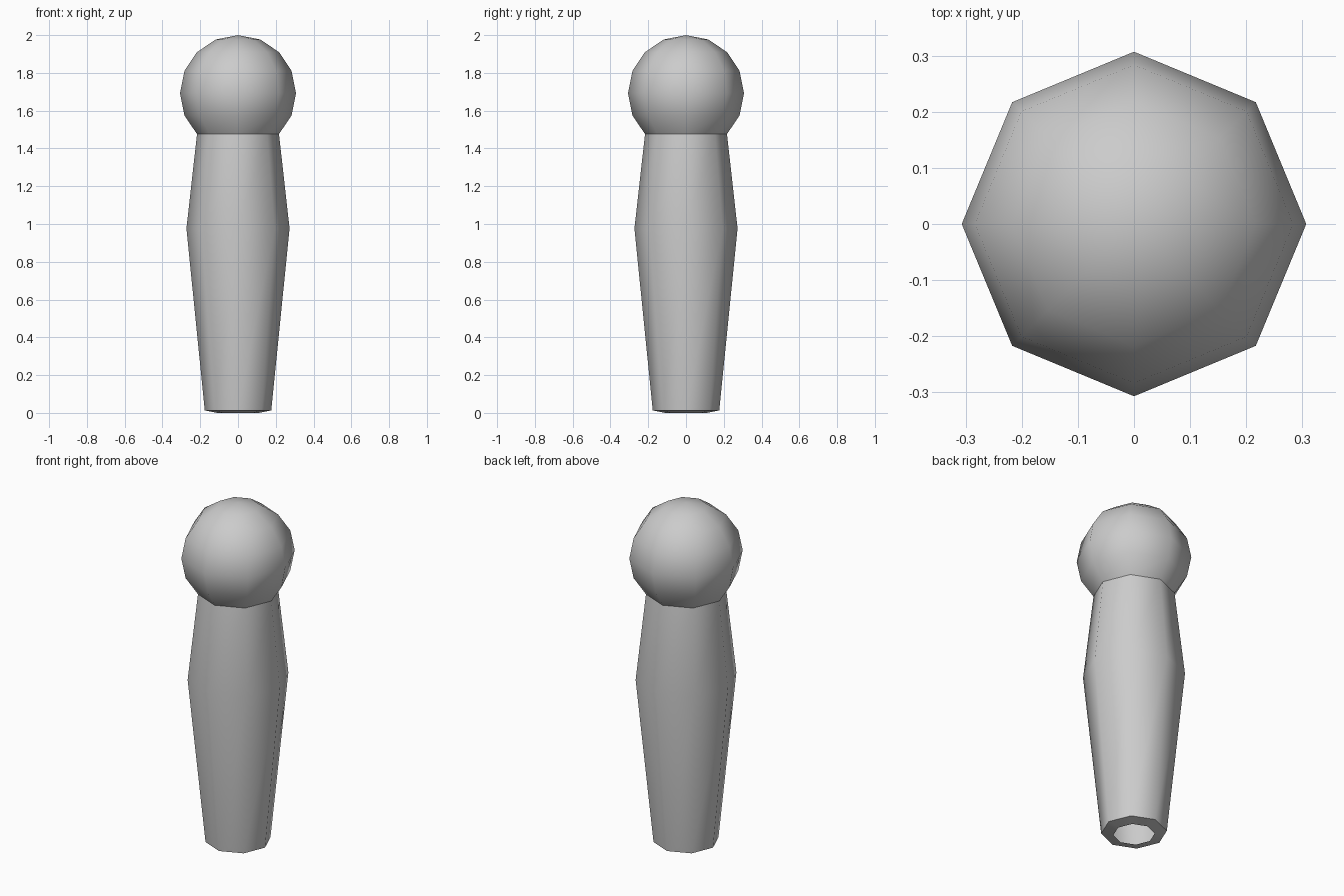
import bpy, bmesh, math

if "Cube" in bpy.data.objects:
    bpy.data.objects.remove(bpy.data.objects["Cube"])

SIDES = 8


def lathe(name, profile, smooth_angle):
    """Spin a (radius, z) profile, listed bottom to top, around the z axis."""
    bm = bmesh.new()
    rings = []
    for r, z in profile:
        if r < 1e-6:
            rings.append([bm.verts.new((0, 0, z))])
        else:
            rings.append([bm.verts.new((r * math.cos(a), r * math.sin(a), z))
                          for a in (2 * math.pi * i / SIDES for i in range(SIDES))])
    for low, high in zip(rings, rings[1:]):
        for i in range(SIDES):
            j = (i + 1) % SIDES
            if len(high) == 1:
                bm.faces.new((low[i], low[j], high[0]))
            else:
                bm.faces.new((low[i], low[j], high[j], high[i]))
    mesh = bpy.data.meshes.new(name)
    bm.to_mesh(mesh)
    bm.free()
    obj = bpy.data.objects.new(name, mesh)
    bpy.context.collection.objects.link(obj)
    bpy.ops.object.select_all(action='DESELECT')
    obj.select_set(True)
    bpy.context.view_layer.objects.active = obj
    bpy.ops.object.shade_smooth_by_angle(angle=math.radians(smooth_angle))
    return obj


# Tapered hollow body with a bevelled rim around the open bottom
lathe("body", [(0.111, 0.0), (0.176, 0.013), (0.273, 0.976), (0.217, 1.476)], 50)

# Ball on top, cut off where it meets the body
R, CZ = 0.307, 1.693
ball = [(R * math.sin(t), CZ + R * math.cos(t))
        for t in (math.radians(22.5 * k) for k in range(6, -1, -1))]
lathe("ball", ball, 60)
